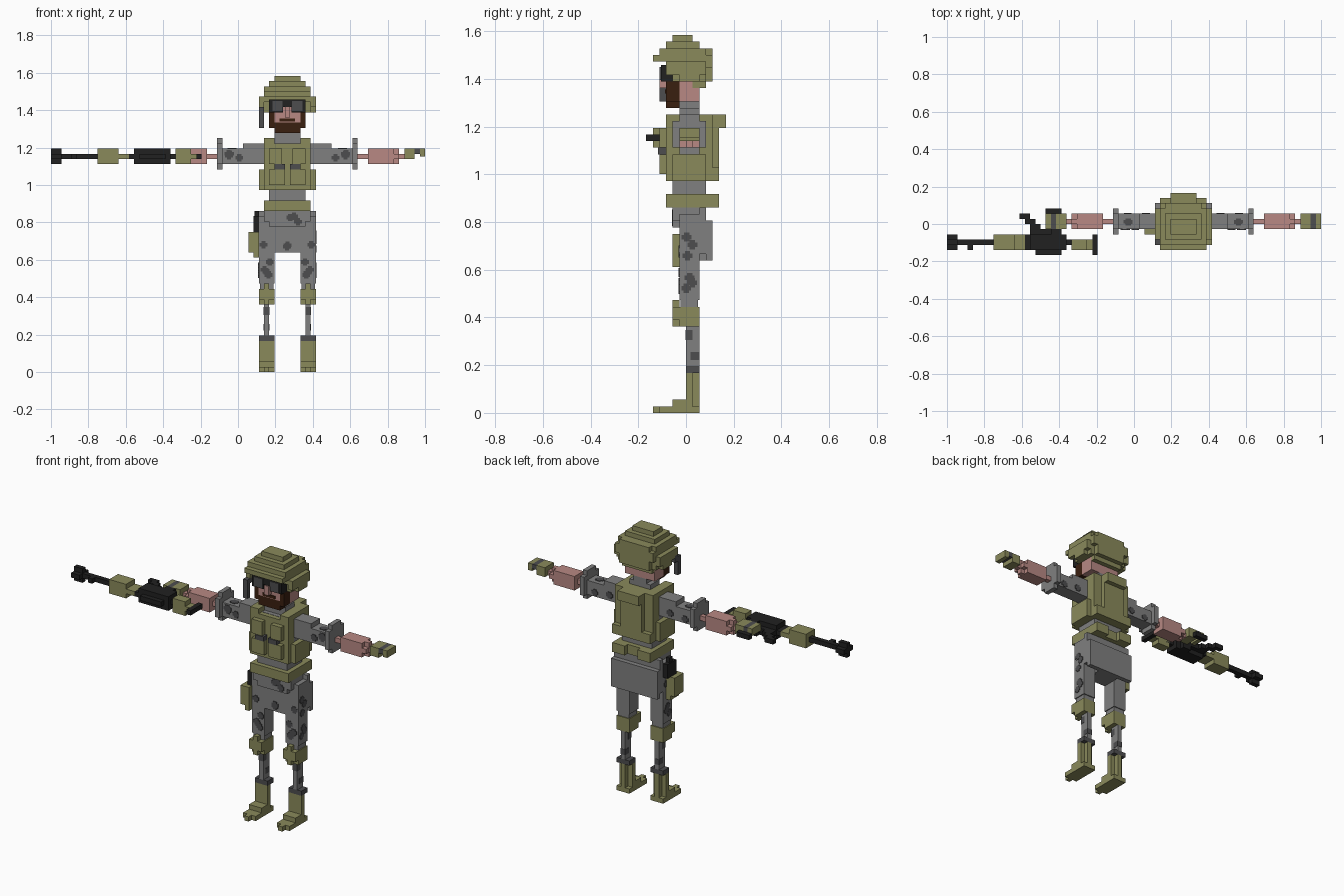
import bpy, bmesh, random
from mathutils import Matrix, Vector

random.seed(4)
if "Cube" in bpy.data.objects:
    bpy.data.objects.remove(bpy.data.objects["Cube"], do_unlink=True)

U = 1 / 36      # size of one block
MID = 9.5       # body centre line, in blocks


def material(name, rgb):
    m = bpy.data.materials.new(name)
    m.diffuse_color = (*rgb, 1)
    m.use_nodes = True
    b = m.node_tree.nodes["Principled BSDF"]
    b.inputs["Base Color"].default_value = (*rgb, 1)
    b.inputs["Roughness"].default_value = 0.9
    return m


OLIVE = material("olive", (0.255, 0.255, 0.105))
GREY = material("uniform grey", (0.216, 0.216, 0.216))
DARK = material("dark grey", (0.075, 0.075, 0.078))
BLACK = material("black", (0.015, 0.015, 0.015))
SKIN = material("skin", (0.48, 0.25, 0.23))
BROWN = material("brown hair", (0.042, 0.014, 0.005))


def part(name, mat, boxes, flip=False):
    """Boxes are (x0, x1, y0, y1, z0, z1) in blocks; flip mirrors over the body."""
    bm = bmesh.new()
    for x0, x1, y0, y1, z0, z1 in boxes:
        if flip:
            x0, x1 = 2 * MID - x1, 2 * MID - x0
        c = Vector((x0 + x1, y0 + y1, z0 + z1)) * U / 2
        s = Vector((x1 - x0, y1 - y0, z1 - z0)) * U
        bmesh.ops.create_cube(bm, size=1, matrix=Matrix.Translation(c) @ Matrix.Diagonal((*s, 1)))
    me = bpy.data.meshes.new(name)
    bm.to_mesh(me)
    bm.free()
    me.materials.append(mat)
    ob = bpy.data.objects.new(name, me)
    bpy.context.collection.objects.link(ob)
    return ob


def pair(name, mat, boxes):
    part("left_" + name, mat, boxes)
    part("right_" + name, mat, boxes, True)


def camo(name, count, axis, level, a, b):
    """Thin dark patches on a plane at the given level; a and b are the ranges across it."""
    boxes = []
    for _ in range(count):
        u, v = random.uniform(a[0] + .8, a[1] - .8), random.uniform(b[0] + .8, b[1] - .8)
        for w, h in ((.75, .35), (.4, .7)):
            r = [(u - w, u + w), (v - h, v + h)]
            r.insert(axis, (level - .12, level + .12))
            boxes.append(tuple(n for p in r for n in p))
    return boxes


# Helmet
part("helmet", OLIVE, [
    (7, 12, -2, 1, 56, 57), (6, 13, -3, 2, 55, 56), (5, 14, -4, 3, 54, 55),
    (5, 14, -5, -3, 53, 54), (5, 14, -3, 4, 52, 54), (6, 13, 2, 4, 50, 55),
    (5, 14, -2, 3, 50, 53), (6, 13, 1, 3, 49, 50)])
pair("ear_guard", OLIVE, [(14, 15, -3, 3, 51, 53), (14, 15, -1, 2, 50, 53)])

# Head
part("head", SKIN, [(6, 13, -1, 2, 47, 50), (7, 12, -3, -1, 48, 52),
                    (9, 10, -4, -3, 49, 51)])
part("goggles", BLACK, [(6, 13, -3.8, -2, 51, 52.5), (6, 8.7, -3.8, -2, 50, 51),
                        (10.3, 13, -3.8, -2, 50, 51)])
pair("lens", DARK, [(10.4, 12.4, -4, -3.8, 50.2, 52.2)])
part("beard", BROWN, [(7, 12, -3, -1, 46, 48), (8, 11, -3.2, -3, 48.2, 48.8)])
pair("whiskers", BROWN, [(12, 13, -3, -1, 47, 50)])
part("microphone", DARK, [(4, 5, -4, -3, 47, 51), (4, 5, -3, -2, 50, 51.5)])
part("neck", GREY, [(8, 11, -1, 2, 46, 47), (7, 12, -1, 2, 43, 46)])

# Torso
part("shirt", GREY, [(5.1, 13.9, -1.9, 2.9, 36, 44), (6, 13, -2, 3, 33, 36)])
part("vest", OLIVE, [(5, 14, -3, -1, 35, 43), (6, 13, -3, -2, 43, 44),
                     (5, 14, 2, 4, 35, 45), (4, 15, -2, 3, 35, 39),
                     (7, 12, 4, 5, 37, 45), (7, 12, 5, 6, 43, 45), (5, 14, 4, 5, 35, 37)])
pair("shoulder_strap", OLIVE, [(12, 14, -2, 3, 44, 45), (12, 14, -3, -1, 43, 45)])
pair("chest_pouch", OLIVE, [(10.5, 13, -4, -3, 40, 43), (10, 13, -4, -3, 36, 39)])
pair("pouch_flap", DARK, [(10, 12, -4.2, -3, 39, 40)])

# Belt and hips
part("belt", OLIVE, [(5, 14, -3, 3, 31, 33), (5, 8, 3, 5, 31, 33), (11, 14, 3, 5, 31, 33),
                     (8, 11, 3, 4, 31, 33)])
part("hips", GREY, [(5, 14, -2, 3, 29, 31), (4, 15, -1, 3, 26, 30), (7, 12, -1, 3, 23, 29),
                    (6, 13, -2, -1, 28, 31), (4, 15, 3, 4, 23, 29), (4, 15, 2, 3, 24, 31)])
part("holster", BLACK, [(3, 4, -1, 2, 27, 30), (3.2, 4, 0, 1, 30, 31)])
part("thigh_pouch", OLIVE, [(2, 4, -2, 1, 23, 27), (3, 4, -2, 1, 22, 23)])

# Legs and boots
pair("thigh", GREY, [(12, 15, -1, 2, 17, 28), (12.2, 14.8, -.8, 1.8, 15, 17)])
pair("knee_pad", OLIVE, [(12, 15, -2, -1, 14, 16), (13, 14, -2, -1, 13, 17),
                         (12, 15, -1, 2, 13, 16)])
pair("shin", GREY, [(13, 14, 0, 2, 7, 13)])
pair("boot_cuff", DARK, [(12, 15, 0, 2, 6, 7)])
pair("boot", OLIVE, [(12, 15, 0, 1, 0, 6), (13, 14, 1, 2, 0, 6), (12, 15, 0, 2, 0, 1),
                     (12, 15, -2, 0, 0, 2), (12, 15, -4, -2, 0, 1), (13, 14, -5, -4, 0, 1)])

# Arms
pair("sleeve", GREY, [(14, 22, -1, 2, 40, 43), (14, 18, -1, 2, 40, 44)])
pair("sleeve_cuff", GREY, [(22, 23, -2, 3, 40, 44), (22, 23, -1, 2, 39, 45)])
pair("forearm", SKIN, [(23, 25, 0, 1, 41, 42), (25, 31, -1, 2, 41, 42),
                       (25, 31, 0, 1, 40, 43), (25, 30, -1, 2, 40, 43), (31, 32, 0, 1, 41, 42)])
pair("glove", OLIVE, [(32, 34, -1, 2, 41, 43), (35, 36, -1, 2, 41.5, 43)])
pair("glove_band", DARK, [(34, 35, -1, 2, 42, 43)])

# Rifle lying on its side beside the right hand
part("rifle_barrel", BLACK, [(-36, -34, -5, -2, 41, 42), (-36, -34, -4, -3, 40, 43),
                             (-34, -27, -4, -3, 41, 42), (-32, -31, -5, -4, 41, 42)])
part("rifle_handguard", OLIVE, [(-27, -23, -5, -2, 40, 43), (-23, -21, -5, -2, 41, 42)])
part("rifle_receiver", BLACK, [(-21, -13, -5, -2, 41, 42), (-20, -13, -5, -2, 40, 43),
                               (-19, -14, -6, -1, 41, 42), (-13, -11, -4, -3, 41, 42)])
part("rifle_magazine", BLACK, [(-20, -18, -2, 0, 41, 42), (-21, -19, 0, 1, 41, 42),
                               (-22, -20, 1, 2, 41, 42)])
part("rifle_grip", BLACK, [(-16, -14, -2, -1, 40, 43), (-17, -14, 2, 3, 41, 42)])
part("rifle_stock", OLIVE, [(-12, -9, -5, -3, 40, 43), (-9, -8, -5, -3, 41, 42)])
part("rifle_butt", BLACK, [(-8, -7, -6, -2, 41, 42)])

# Camouflage patches on the uniform
pair("thigh_camo", DARK, camo("thigh", 5, 1, -1, (12, 15), (17, 27))
     + camo("thigh", 6, 0, 15, (-1, 2), (17, 28)))
part("hip_camo", DARK, camo("hip", 3, 1, -2, (6, 13), (28, 31)) + camo("hip", 2, 1, -1, (7, 12), (23, 28)))
pair("sleeve_camo", DARK, camo("sleeve", 4, 1, -1, (15, 22), (40, 43))
     + camo("sleeve", 2, 2, 43, (18, 22), (-1, 2)) + camo("sleeve", 2, 1, 2, (15, 22), (40, 43)))
pair("shin_camo", DARK, [(12.95, 14.05, -.1, 1, 11, 12.5), (12.95, 14.05, .7, 2.05, 8, 9.2)])
